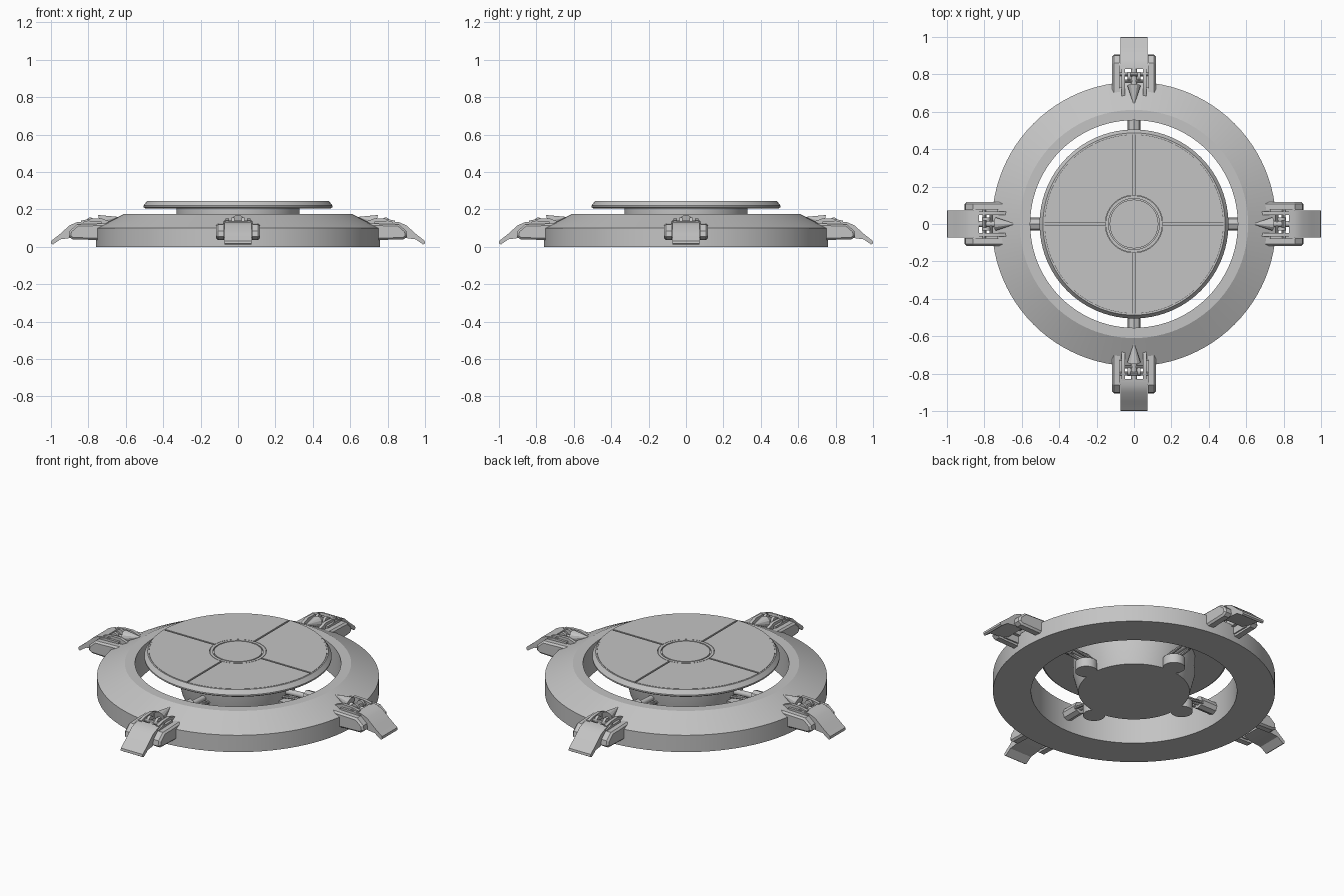
import bpy, bmesh, math
from mathutils import Matrix, Vector

if "Cube" in bpy.data.objects:
    bpy.data.objects.remove(bpy.data.objects["Cube"])

gray = bpy.data.materials.new("light_gray_metal")
gray.use_nodes = True
COLOR = (0.55, 0.55, 0.55, 1)
gray.diffuse_color = COLOR
gray.node_tree.nodes["Principled BSDF"].inputs["Base Color"].default_value = COLOR


def finish(name, bm):
    bmesh.ops.recalc_face_normals(bm, faces=bm.faces)
    me = bpy.data.meshes.new(name)
    bm.to_mesh(me)
    bm.free()
    me.materials.append(gray)
    me.shade_smooth()
    me.set_sharp_from_angle(angle=math.radians(25))
    ob = bpy.data.objects.new(name, me)
    bpy.context.collection.objects.link(ob)
    return ob


def lathe(name, profile, segs=96):
    """Revolve a closed (radius, z) outline around z."""
    bm = bmesh.new()
    vs = [bm.verts.new((r, 0, z)) for r, z in profile]
    es = [bm.edges.new((vs[i - 1], vs[i])) for i in range(len(vs))]
    bmesh.ops.spin(bm, geom=vs + es, cent=(0, 0, 0), axis=(0, 0, 1),
                   angle=math.tau, steps=segs)
    bmesh.ops.remove_doubles(bm, verts=bm.verts, dist=1e-4)
    return finish(name, bm)


def slab(bm, pts, y0, y1, bevel=0.0):
    """Extrude an (x, z) outline from y0 to y1."""
    f = bm.faces.new([bm.verts.new((x, y0, z)) for x, z in pts])
    ext = bmesh.ops.extrude_face_region(bm, geom=[f])["geom"]
    top = [v for v in ext if isinstance(v, bmesh.types.BMVert)]
    bmesh.ops.translate(bm, verts=top, vec=(0, y1 - y0, 0))
    if bevel:
        edges = {e for v in top for e in v.link_edges if all(w in top for w in e.verts)}
        bmesh.ops.bevel(bm, geom=list(edges), offset=bevel, segments=1, affect='EDGES')


def rod(bm, a, b, r1, r2=None, segs=16):
    a, b = Vector(a), Vector(b)
    d = b - a
    m = Matrix.Translation((a + b) / 2) @ d.to_track_quat('Z', 'Y').to_matrix().to_4x4()
    bmesh.ops.create_cone(bm, cap_ends=True, segments=segs, radius1=r1,
                          radius2=r1 if r2 is None else r2, depth=d.length, matrix=m)


def four(name, build):
    """Build a part on +x and repeat it every quarter turn."""
    bm = bmesh.new()
    build(bm)
    first = finish(name + "_left", bm)
    for i, side in enumerate(("back", "right", "front"), 1):
        ob = bpy.data.objects.new(name + "_" + side, first.data)
        ob.rotation_euler.z = i * math.pi / 2
        bpy.context.collection.objects.link(ob)


# Outer ring, hub and raised platform
lathe("outer_ring", [(.555, 0), (.76, 0), (.76, .10), (.61, .175), (.555, .175)])
lathe("hub", [(0, 0), (.30, 0), (.33, .12), (.33, .21), (0, .21)])
lathe("platform", [(0, .205), (.495, .205), (.505, .212), (.505, .22),
                   (.487, .244), (.48, .244), (.48, .236), (0, .236)])
lathe("center_cap", [(0, .23), (.13, .23), (.13, .245), (0, .245)], 64)
lathe("center_rim", [(.136, .23), (.152, .23), (.152, .245), (.136, .245)], 64)


# Quarter panels of the platform top, separated by narrow grooves
def panel(bm):
    gap, steps, ends = .005, 24, []
    for r in (.154, .479):
        trim = math.asin(gap / r)
        arc = [trim + (math.pi / 2 - 2 * trim) * i / steps for i in range(steps + 1)]
        ends.append([(r * math.cos(a), r * math.sin(a)) for a in arc])
    outline = ends[1] + ends[0][::-1]
    f = bm.faces.new([bm.verts.new((x, y, .23)) for x, y in outline])
    ext = bmesh.ops.extrude_face_region(bm, geom=[f])["geom"]
    bmesh.ops.translate(bm, vec=(0, 0, .015),
                        verts=[v for v in ext if isinstance(v, bmesh.types.BMVert)])


four("platform_panel", panel)

# Round feet around the hub and struts that carry the ring
four("hub_foot", lambda bm: rod(bm, (.335, 0, 0), (.335, 0, .055), .06, segs=32))


def strut(bm):
    rod(bm, (.29, 0, .09), (.47, 0, .10), .016)
    rod(bm, (.45, 0, .10), (.57, 0, .10), .036, segs=8)
    for y in (-.028, .028):
        rod(bm, (.31, y, .07), (.46, y, .09), .008, segs=8)


four("strut", strut)


# Clamps on the rim: foot plate, side brackets, inner fairings and mechanism
def foot_plate(bm):
    slab(bm, [(.83, .06), (.91, .045), (.95, .04), (.99, .012), (1, .018), (.998, .032),
              (.95, .07), (.90, .115), (.86, .132), (.83, .135)], -.072, .072)


def brackets(bm):
    outline = [(.70, .035), (.885, .04), (.905, .055), (.90, .085), (.86, .12), (.70, .125)]
    for s in (-1, 1):
        slab(bm, outline, s * .074, s * .118, .01)
        slab(bm, [(.73, .05), (.86, .05), (.86, .125), (.82, .135), (.73, .135)],
             s * .066, s * .08)


def fairings(bm):
    for s in (-1, 1):
        slab(bm, [(.67, .13), (.75, .09), (.84, .09), (.84, .14), (.79, .15), (.73, .152)],
             s * .048, s * .066)


def mechanism(bm):
    rod(bm, (.72, 0, .125), (.85, 0, .115), .016)
    rod(bm, (.74, 0, .135), (.64, 0, .158), .036, .002, 12)
    for x, z, r in ((.765, .125, .009), (.80, .13, .011)):
        rod(bm, (x, -.075, z), (x, .075, z), r, segs=10)
    for s in (-1, 1):
        rod(bm, (.79, s * .018, .135), (.79, s * .034, .135), .022)


four("clamp_foot_plate", foot_plate)
four("clamp_brackets", brackets)
four("clamp_fairings", fairings)
four("clamp_mechanism", mechanism)
